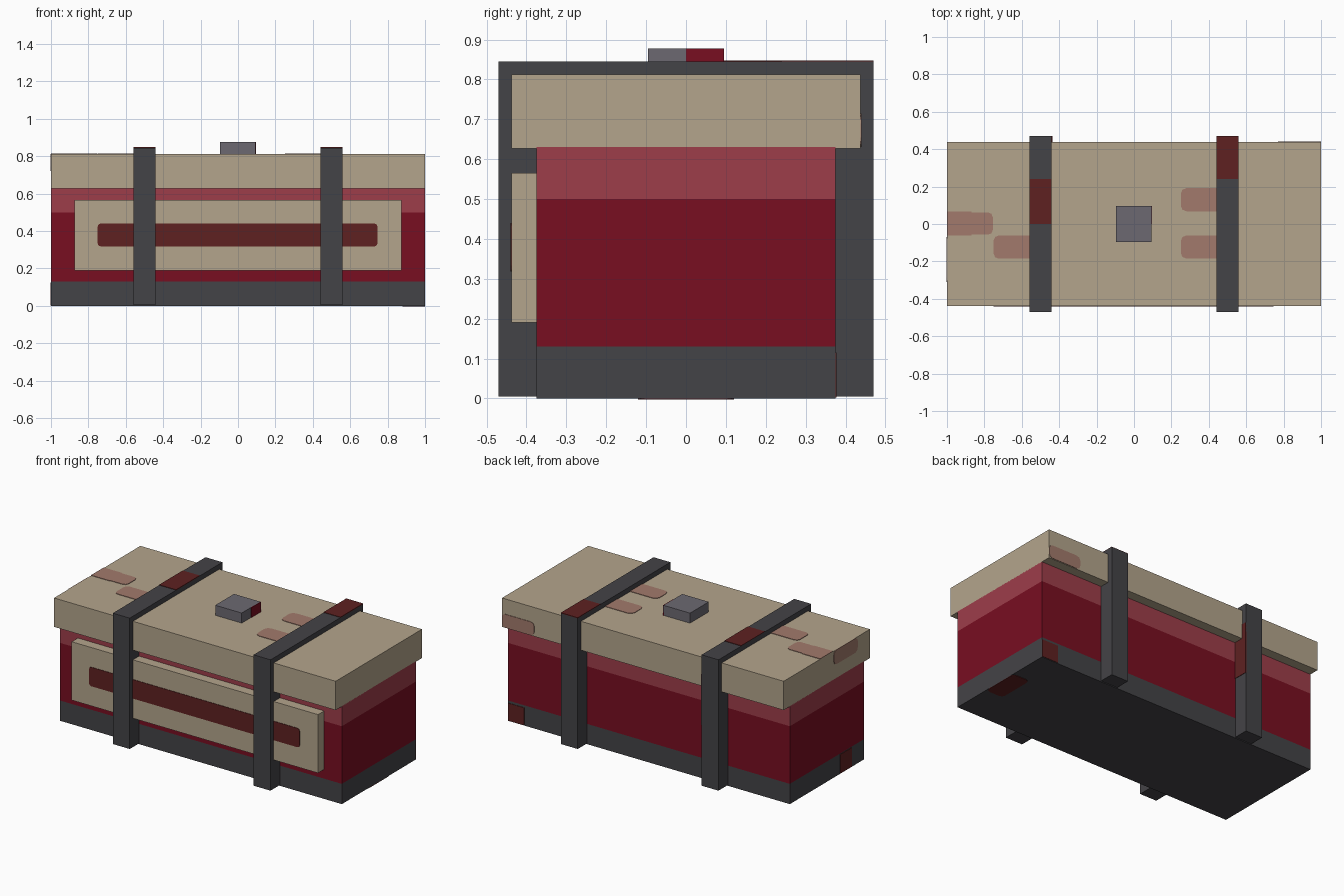
import bpy
import bmesh
from mathutils import Vector

cube = bpy.data.objects.get("Cube")
if cube:
    bpy.data.objects.remove(cube, do_unlink=True)


def to_linear(v):
    v /= 255
    return v / 12.92 if v <= 0.04045 else ((v + 0.055) / 1.055) ** 2.4


def material(name, r, g, b):
    colour = (to_linear(r), to_linear(g), to_linear(b), 1)
    mat = bpy.data.materials.new(name)
    mat.use_nodes = True
    mat.diffuse_color = colour
    mat.node_tree.nodes["Principled BSDF"].inputs["Base Color"].default_value = colour
    return mat


TAN = material("tan", 180, 165, 140)
DARK = material("charcoal", 68, 67, 71)
RED = material("deep red", 120, 14, 33)
ROSE = material("faded red", 157, 61, 74)
BROWN = material("dark red brown", 94, 33, 33)
GREY = material("metal grey", 108, 105, 113)
STAIN = material("pale stain", 162, 122, 108)


def finish(name, bm, *mats):
    bmesh.ops.recalc_face_normals(bm, faces=bm.faces)
    mesh = bpy.data.meshes.new(name)
    bm.to_mesh(mesh)
    bm.free()
    for mat in mats:
        mesh.materials.append(mat)
    obj = bpy.data.objects.new(name, mesh)
    bpy.context.collection.objects.link(obj)
    return obj


def box_mesh(xs, ys, zs):
    bm = bmesh.new()
    bmesh.ops.create_cube(bm, size=1)
    for v in bm.verts:
        v.co = Vector(span[0] if c < 0 else span[1]
                      for c, span in zip(v.co, (xs, ys, zs)))
    return bm


def box(name, xs, ys, zs, mat):
    return finish(name, box_mesh(xs, ys, zs), mat)


def plate(name, axis, level, side, span_a, span_b, mat, corner=0.0):
    """Thin painted mark on a flat surface; side is the outward direction."""
    spans = [span_a, span_b]
    spans.insert(axis, tuple(sorted((level - side * 0.002, level + side * 0.003))))
    bm = box_mesh(*spans)
    if corner:
        edges = [e for e in bm.edges
                 if abs((e.verts[0].co - e.verts[1].co).normalized()[axis]) > 0.9]
        bmesh.ops.bevel(bm, geom=edges, offset=corner, segments=2,
                        profile=0.5, affect='EDGES')
    return finish(name, bm, mat)


# Chest body, banded by height
LOW, HIGH = 0.13, 0.5
bm = box_mesh((-1, 1), (-0.375, 0.375), (0, 0.63))
for height in (LOW, HIGH):
    bmesh.ops.bisect_plane(bm, geom=bm.verts[:] + bm.edges[:] + bm.faces[:],
                           plane_co=(0, 0, height), plane_no=(0, 0, 1))
for face in bm.faces:
    z = face.calc_center_median().z
    face.material_index = 0 if z < LOW else 1 if z < HIGH else 2
finish("chest_body", bm, DARK, RED, ROSE)

# Overhanging lid, front panel and knob
box("lid", (-1, 1), (-0.4375, 0.4375), (0.627, 0.8125), TAN)
box("front_panel", (-0.875, 0.875), (-0.4375, -0.37), (0.19, 0.565), TAN)
plate("panel_stripe", 1, -0.4375, -1, (-0.75, 0.745), (0.318, 0.44), BROWN, 0.015)
box("lid_knob", (-0.095, 0.093), (-0.095, 0.095), (0.81, 0.877), GREY)
plate("knob_mark", 0, 0.093, 1, (0, 0.095), (0.8125, 0.877), RED)

# Straps: an upside-down U over the lid and down the front and back
arch = [(-0.47, 0.005), (-0.47, 0.845), (0.47, 0.845), (0.47, 0.005),
        (0.37, 0.005), (0.37, 0.81), (-0.37, 0.81), (-0.37, 0.005)]
for name, x in (("right_strap", -0.5), ("left_strap", 0.5)):
    bm = bmesh.new()
    profile = bm.faces.new([bm.verts.new((x - 0.06, y, z)) for y, z in arch])
    moved = bmesh.ops.extrude_face_region(bm, geom=[profile])["geom"]
    bmesh.ops.translate(bm, vec=(0.12, 0, 0),
                        verts=[v for v in moved if isinstance(v, bmesh.types.BMVert)])
    finish(name, bm, DARK)

# Marks on the straps
plate("right_strap_mark", 2, 0.845, 1, (-0.56, -0.44), (0, 0.24), BROWN)
plate("left_strap_mark", 2, 0.845, 1, (0.44, 0.56), (0.24, 0.47), BROWN)
plate("right_strap_side_mark", 0, -0.44, 1, (0.375, 0.47), (0.39, 0.72), BROWN)

# Stains on the lid top
plate("lid_stain_edge", 2, 0.8125, 1, (-1, -0.87), (-0.062, 0.067), STAIN)
plate("lid_stain_middle", 2, 0.8125, 1, (-0.9, -0.755), (-0.057, 0.062), STAIN, 0.025)
plate("lid_stain_inner", 2, 0.8125, 1, (-0.75, -0.53), (-0.185, -0.062), STAIN, 0.025)
for name, y in (("front", -0.123), ("back", 0.13)):
    plate("lid_stain_" + name, 2, 0.8125, 1, (0.25, 0.5), (y - 0.062, y + 0.062),
          STAIN, 0.03)

# Stains on the lid sides
plate("lid_back_stain", 1, 0.4375, 1, (0.77, 1), (0.63, 0.715), STAIN, 0.025)
plate("lid_end_stain", 0, -1, -1, (-0.31, -0.07), (0.72, 0.8125), STAIN, 0.025)

# Marks on the base band and underside
plate("base_back_mark", 1, 0.375, 1, (0.885, 1), (0.003, 0.115), BROWN)
plate("base_end_mark", 0, -1, -1, (-0.25, -0.135), (0.003, 0.125), BROWN)
plate("underside_mark", 2, 0, -1, (0.88, 1), (-0.12, 0.12), BROWN, 0.025)
